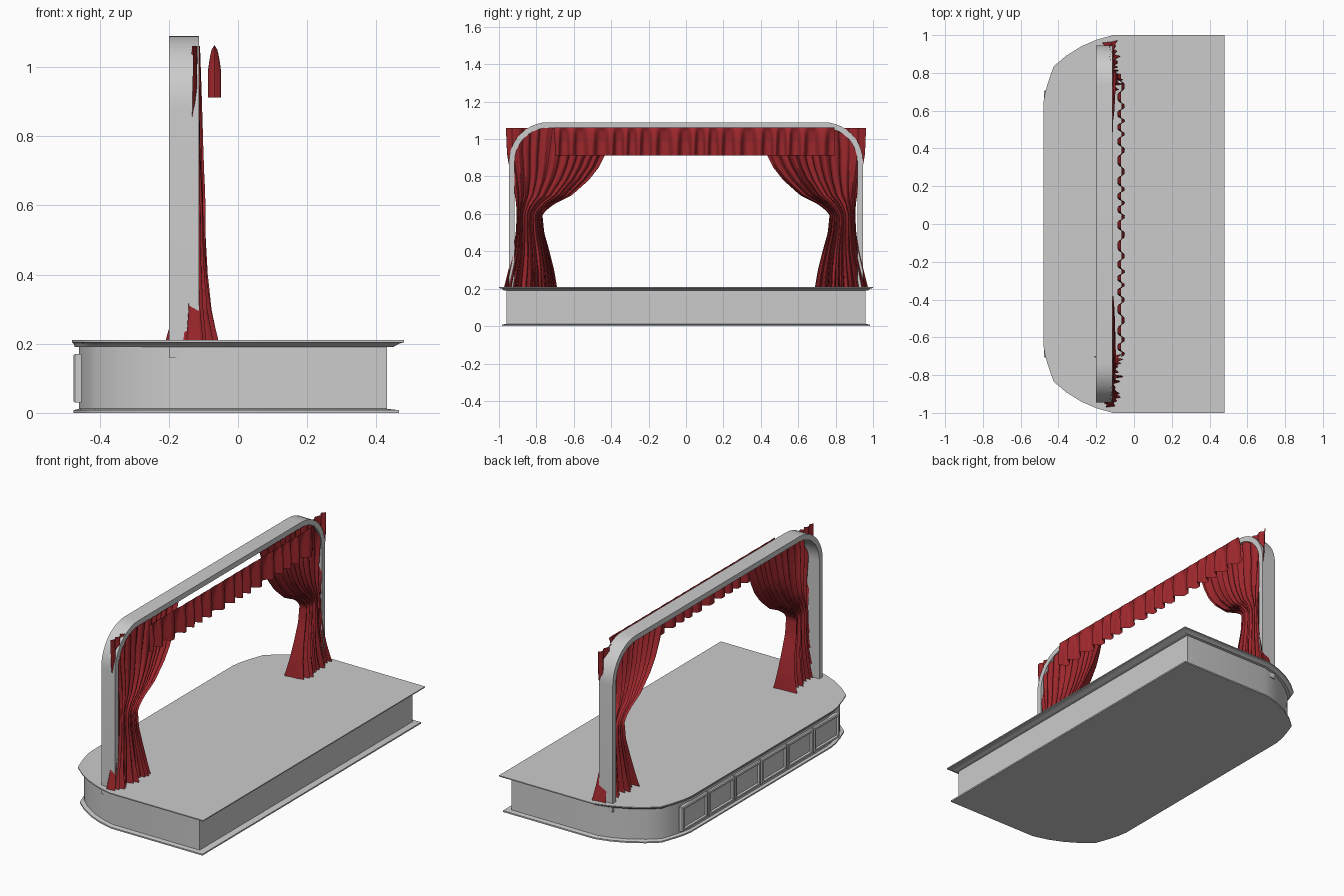
import bpy, bmesh
from math import sin, cos, pi, sqrt

if "Cube" in bpy.data.objects:
    bpy.data.objects.remove(bpy.data.objects["Cube"])

red = bpy.data.materials.new("red_velvet")
red.diffuse_color = (0.33, 0.02, 0.025, 1)
red.use_nodes = True
red.node_tree.nodes["Principled BSDF"].inputs["Base Color"].default_value = red.diffuse_color


def make(name, verts, faces, mat=None, smooth=None, fix=True):
    me = bpy.data.meshes.new(name)
    me.from_pydata(verts, [], faces)
    ob = bpy.data.objects.new(name, me)
    bpy.context.collection.objects.link(ob)
    if fix:
        bm = bmesh.new()
        bm.from_mesh(me)
        bmesh.ops.recalc_face_normals(bm, faces=bm.faces)
        bm.to_mesh(me)
        bm.free()
    if mat:
        me.materials.append(mat)
    if smooth:
        bpy.ops.object.select_all(action='DESELECT')
        ob.select_set(True)
        bpy.context.view_layer.objects.active = ob
        bpy.ops.object.shade_smooth_by_angle(angle=smooth)
    return ob


def lerp_table(table, z):
    """Smooth interpolation of rows (z, a, b, ...) listed with z ascending."""
    for r0, r1 in zip(table, table[1:]):
        if z <= r1[0] + 1e-9:
            t = (z - r0[0]) / (r1[0] - r0[0])
            return [a + (b - a) * t for a, b in zip(r0[1:], r1[1:])]
    return list(table[-1][1:])


# Stage: rounded-front outline swept through a moulded wall profile
half = [(0.48, 1.0), (-0.11, 1.0), (-0.2, 0.975), (-0.28, 0.94), (-0.36, 0.89),
        (-0.425, 0.835), (-0.45, 0.765), (-0.47, 0.70), (-0.48, 0.64)]
outline = half + [(x, -y) for x, y in reversed(half)]
# z, front x, back x, half width
levels = [(0, -0.475, 0.465, 0.985), (0.008, -0.475, 0.465, 0.985),
          (0.012, -0.46, 0.43, 0.96), (0.19, -0.46, 0.43, 0.96),
          (0.191, -0.472, 0.45, 0.975), (0.2, -0.475, 0.465, 0.985),
          (0.204, -0.48, 0.48, 1.0), (0.21, -0.48, 0.48, 1.0)]
verts, faces, n = [], [], len(outline)
for z, x0, x1, w in levels:
    verts += [(x0 + (x + 0.48) / 0.96 * (x1 - x0), y * w, z) for x, y in outline]
for k in range(len(levels) - 1):
    for i in range(n):
        j = (i + 1) % n
        faces.append((k * n + i, k * n + j, (k + 1) * n + j, (k + 1) * n + i))
faces += [tuple(range(n)), tuple(range((len(levels) - 1) * n, len(levels) * n))]
make("stage", verts, faces, smooth=0.6)

# Six framed panels along the curved side of the stage
for k in range(6):
    yc = (k - 2.5) * 0.237
    rings = [(-0.452, 0.115, 0.07), (-0.471, 0.115, 0.07), (-0.476, 0.111, 0.066),
             (-0.476, 0.101, 0.056), (-0.466, 0.097, 0.052)]
    v = [(x, yc + sy * w, 0.1 + sz * h) for x, w, h in rings
         for sy, sz in ((-1, -1), (1, -1), (1, 1), (-1, 1))]
    f = [(r * 4 + i, r * 4 + (i + 1) % 4, r * 4 + 4 + (i + 1) % 4, r * 4 + 4 + i)
         for r in range(len(rings) - 1) for i in range(4)]
    f += [(0, 1, 2, 3), (16, 17, 18, 19)]
    make(f"stage_panel_{k + 1}", v, f)


# Proscenium arch: rounded rectangular band
def arch_path(w, top, r, seg=10):
    arc = [(w - r + r * cos(a * pi / 2 / seg), top - r + r * sin(a * pi / 2 / seg))
           for a in range(seg + 1)]
    right = [(w, 0.16)] + arc
    return right + [(-y, z) for y, z in reversed(right)]


outer, inner = arch_path(0.946, 1.09, 0.21), arch_path(0.916, 1.06, 0.18)
verts = []
for (yo, zo), (yi, zi) in zip(outer, inner):
    verts += [(-0.2, yo, zo), (-0.113, yo, zo), (-0.113, yi, zi), (-0.2, yi, zi)]
m = len(outer)
faces = [(k * 4 + i, k * 4 + (i + 1) % 4, k * 4 + 4 + (i + 1) % 4, k * 4 + 4 + i)
         for k in range(m - 1) for i in range(4)]
faces += [(0, 1, 2, 3), tuple(range(4 * m - 4, 4 * m))]
make("arch", verts, faces, smooth=0.5)


def cloth(name, nu, nv, point):
    v = [point(i / nu, j / nv) for j in range(nv + 1) for i in range(nu + 1)]
    s = nu + 1
    f = [(j * s + i, j * s + i + 1, (j + 1) * s + i + 1, (j + 1) * s + i)
         for j in range(nv) for i in range(nu)]
    return make(name, v, f, red, 1.2)


# Tied-back side curtains: z, outer edge, inner edge, fold depth
edges = [(0.21, 0.972, 0.69, 0.072), (0.3, 0.95, 0.705, 0.05), (0.4, 0.925, 0.73, 0.038),
         (0.5, 0.91, 0.758, 0.032), (0.6, 0.905, 0.768, 0.03), (0.65, 0.908, 0.71, 0.028),
         (0.7, 0.915, 0.61, 0.025), (0.78, 0.93, 0.52, 0.022), (0.85, 0.945, 0.465, 0.02),
         (0.92, 0.957, 0.43, 0.018), (1.06, 0.963, 0.38, 0.014)]


def curtain(side):
    def point(u, v):
        z = 0.21 + 0.85 * v
        o, i, d = lerp_table(edges, z)
        # folds deepen toward the inner edge, with uneven spacing
        ph = 2 * pi * (11 * u + 0.25 * sin(9 * u + side))
        depth = d * (0.55 + 0.45 * u) * (0.8 + 0.2 * sin(17 * u + 2 * side))
        x = -0.125 + depth * (sin(ph) + 0.2 * sin(2.3 * ph + 3 * v))
        y = o + (i - o) * u + 0.006 * cos(ph) * sin(pi * u)
        return (x, side * y, z)
    return point


for side, label in ((1, "left"), (-1, "right")):
    cloth(f"{label}_curtain", 176, 40, curtain(side))


# Pleated valance, gathered at the top and flaring below
def valance(u, v):
    d = 0.021 * sqrt(max(0.0, min(1.0, (1 - v) / 0.5))) + 0.001
    ph = 2 * pi * (17 * u + 0.2 * sin(23 * u))
    x = -0.068 + d * (sin(ph) + 0.15 * sin(3 * ph))
    return (x, -0.705 + 1.5 * u + 0.006 * cos(ph) * (1 - v), 0.912 + 0.15 * v)


cloth("valance", 272, 12, valance)
